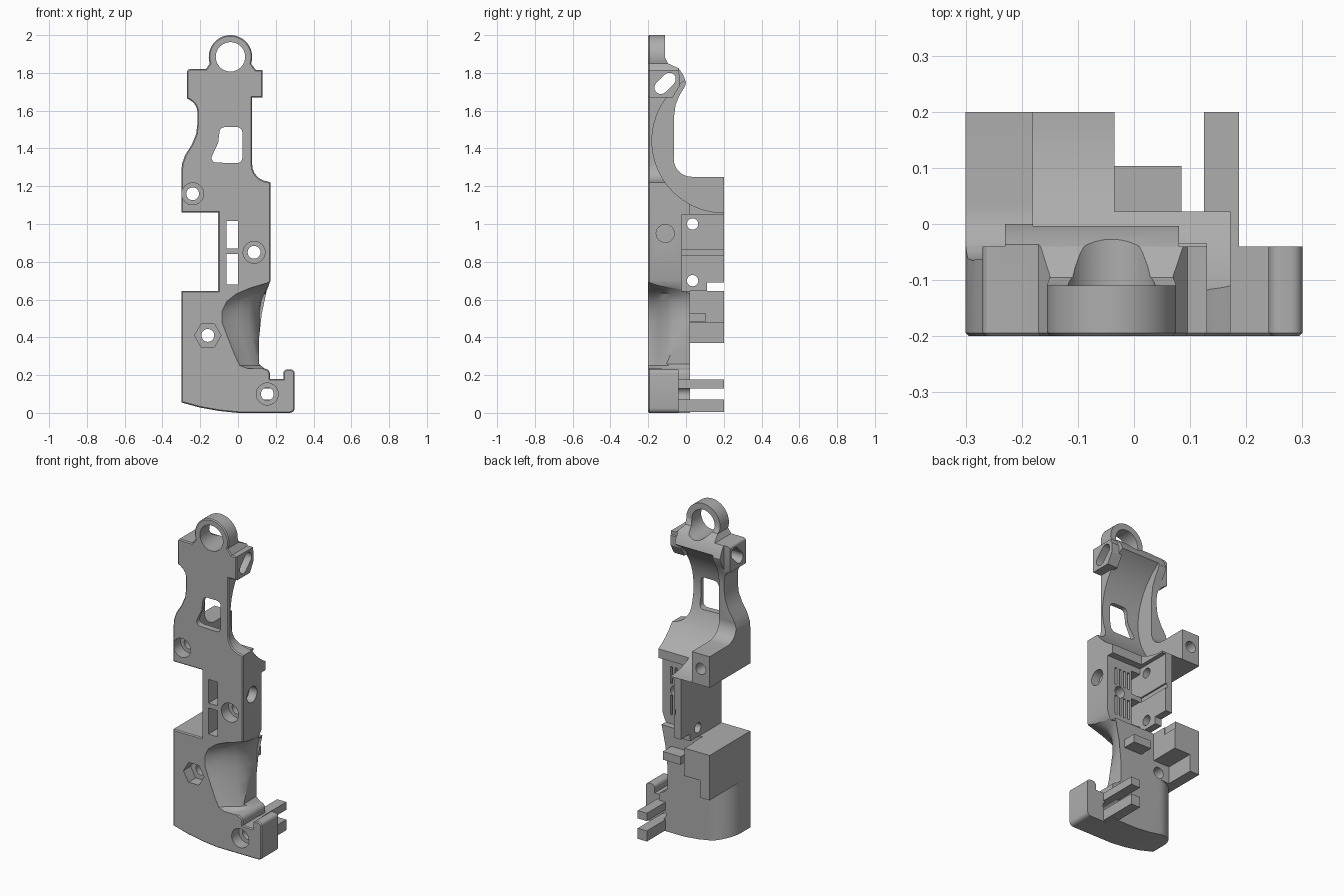
import bpy, bmesh
from math import sin, cos, pi, radians
from mathutils import Vector

cube = bpy.data.objects.get("Cube")
if cube:
    bpy.data.objects.remove(cube, do_unlink=True)

grey = bpy.data.materials.new("plain grey")
grey.use_nodes = True
grey.diffuse_color = (0.42, 0.42, 0.42, 1)
grey.node_tree.nodes["Principled BSDF"].inputs["Base Color"].default_value = (0.42, 0.42, 0.42, 1)


def arc(cx, cy, r, a0, a1, n=12):
    angles = [radians(a0 + (a1 - a0) * i / n) for i in range(n + 1)]
    return [(cx + r * cos(a), cy + r * sin(a)) for a in angles]


def circle(cx, cy, r, n=32):
    return arc(cx, cy, r, 0, 360, n)[:-1]


def loft(name, rings, chamfer=0):
    """Closed solid through equal-length rings of 3D points."""
    bm = bmesh.new()
    rows = [[bm.verts.new(p) for p in ring] for ring in rings]
    first = bm.faces.new(rows[0])
    bm.faces.new(rows[-1])
    n = len(rows[0])
    for a, b in zip(rows, rows[1:]):
        for i in range(n):
            bm.faces.new((a[i], a[(i + 1) % n], b[(i + 1) % n], b[i]))
    bmesh.ops.recalc_face_normals(bm, faces=bm.faces)
    if chamfer:
        bmesh.ops.bevel(bm, geom=list(first.edges), offset=chamfer, segments=1,
                        affect='EDGES', clamp_overlap=True)
    mesh = bpy.data.meshes.new(name)
    bm.to_mesh(mesh)
    bm.free()
    mesh.materials.append(grey)
    ob = bpy.data.objects.new(name, mesh)
    bpy.context.scene.collection.objects.link(ob)
    return ob


def prism(name, pts, axis, lo, hi, chamfer=0):
    place = {'x': lambda p, t: (t, p[0], p[1]),
             'y': lambda p, t: (p[0], t, p[1]),
             'z': lambda p, t: (p[0], p[1], t)}[axis]
    return loft(name, [[place(p, t) for p in pts] for t in (lo, hi)], chamfer)


def box(name, x0, x1, y0, y1, z0, z1):
    return prism(name, [(x0, y0), (x1, y0), (x1, y1), (x0, y1)], 'z', z0, z1)


def combine(target, other, op):
    mod = target.modifiers.new(op, 'BOOLEAN')
    mod.operation, mod.object, mod.solver = op, other, 'EXACT'
    bpy.context.view_layer.objects.active = target
    bpy.ops.object.modifier_apply(modifier=mod.name)
    bpy.data.objects.remove(other, do_unlink=True)


def cut(other):
    combine(body, other, 'DIFFERENCE')


def add(other):
    combine(body, other, 'UNION')


# Main plate outline, counterclockwise from the lower left
outline = [(-0.3, 0.055), (-0.2, 0.028), (-0.1, 0.01), (0, 0)]
outline += arc(0.275, 0.025, 0.025, -90, 0, 4) + arc(0.28, 0.21, 0.02, 0, 90, 4)
outline += arc(0.26, 0.21, 0.02, 90, 180, 4) + [(0.24, 0.18), (0.17, 0.18)]
outline += arc(0.14, 0.205, 0.03, 0, 90, 4) + [(0.11, 0.26), (0.112, 0.4), (0.125, 0.52)]
outline += [(0.15, 0.64), (0.172, 0.7), (0.172, 1.22)]
outline += arc(0.165, 1.315, 0.09, 265, 180, 6)
outline += [(0.075, 1.67), (0.13, 1.67), (0.13, 1.815), (0.095, 1.815)]
outline += arc(-0.04, 1.885, 0.115, -18, 198, 28)
outline += [(-0.17, 1.82)] + arc(-0.255, 1.805, 0.015, 90, 180, 3)
outline += [(-0.27, 1.665)] + arc(-0.29, 1.59, 0.075, 60, 0, 5)
outline += [(-0.215, 1.53), (-0.222, 1.475), (-0.245, 1.42), (-0.28, 1.365), (-0.296, 1.32)]
outline += [(-0.3, 1.28), (-0.3, 1.06), (-0.105, 1.06), (-0.105, 0.645), (-0.3, 0.645)]
body = prism("bracket_body", outline, 'y', -0.2, 0.2, 0.006)

# Back profile of the upper half: ring, bump, waist and block top
back = [(-0.11, 2.1), (-0.11, 1.88), (-0.095, 1.85), (-0.04, 1.825), (-0.015, 1.79), (0, 1.75)]
back += [(-0.005, 1.73), (-0.035, 1.68), (-0.055, 1.63), (-0.063, 1.57), (-0.063, 1.36)]
back += arc(0.03, 1.345, 0.095, 180, 270, 8) + [(0.3, 1.25), (0.3, 2.1)]
cut(prism("back_cutter", back, 'x', -0.5, 0.5))
cut(prism("saddle_cutter", circle(0.2, 1.44, 0.38, 72), 'x', -0.18, 0.5))

# Stepped back of the lower half
for b in [(-0.06, 0.5, -0.02, 0.3, 0.645, 1.05), (-0.035, 0.5, 0.022, 0.3, 0.6, 1.4),
          (-0.5, 0.5, 0.02, 0.3, -0.1, 0.37), (-0.125, 0.5, 0.02, 0.3, 0.3, 0.646),
          (-0.235, 0.5, 0.02, 0.3, 0.3, 0.475), (0.17, 0.5, -0.04, 0.3, -0.1, 0.3),
          (-0.13, 0, 0.11, 0.3, 0.6, 0.69),
          (-0.5, -0.23, -0.04, 0.3, 1.6, 1.9), (0.08, 0.5, -0.04, 0.3, 1.5, 1.9)]:
    cut(box("step_cutter", *b))

# Rounded rear corner at the foot
corner = arc(-0.17, -0.11, 0.13, 180, 90, 10) + [(-0.17, 0.1), (-0.4, 0.1), (-0.4, -0.11)]
cut(prism("corner_cutter", corner, 'z', -0.1, 0.37))

# Curved recess in the lower front
rings = []
for z, x in [(0.235, 0.05), (0.25, 0.01), (0.3, -0.015), (0.4, -0.055), (0.48, -0.085),
             (0.54, -0.085), (0.59, -0.06), (0.63, -0.01), (0.66, 0.06), (0.69, 0.16)]:
    w = 0.2 - x
    section = [(0, -0.3), (0, -0.2), (0.1, -0.175), (0.3, -0.145), (0.5, -0.11)]
    section += [(0.62, -0.075), (0.68, -0.02), (0.7, 0.019), (1.3, 0.019), (1.3, -0.3)]
    depth = min(1, w / 0.2)
    rings.append([(x + u * w, -0.2 + (y + 0.2) * depth if y > -0.2 else y, z) for u, y in section])
cut(loft("recess_cutter", rings))

# Ring eye, window and slots
cut(prism("eye_cutter", circle(-0.04, 1.885, 0.078), 'y', -0.5, 0.5))
window = arc(-0.005, 1.35, 0.028, -90, 0, 4) + arc(-0.005, 1.485, 0.028, 0, 90, 4)
window += arc(-0.07, 1.485, 0.028, 90, 170, 4) + [(-0.105, 1.43)]
window += arc(-0.115, 1.35, 0.025, 160, 260, 5)
cut(prism("window_cutter", window, 'y', -0.5, 0.5))
for z0, z1 in [(0.68, 0.84), (0.87, 1.015)]:
    cut(box("slot_cutter", -0.06, 0, -0.5, 0.5, z0, z1))
    for i in range(4):
        x = 0.015 + i * 0.03
        cut(box("groove_cutter", x, x + 0.014, -0.04, 0.1, z0 + 0.02, z1 - 0.02))

# Screw holes with counterbores, one hexagonal
for x, z, sides in [(-0.24, 1.16, 32), (0.085, 0.85, 32), (0.155, 0.1, 32), (-0.16, 0.41, 6)]:
    r = 0.07 if sides == 6 else 0.058
    cut(prism("counterbore_cutter", circle(x, z, r, sides), 'y', -0.3, -0.13))
    cut(prism("hole_cutter", circle(x, z, 0.034, 24), 'y', -0.5, 0.5))

# Cross holes in the rear plate, blind side hole and plate groove
for z in (0.7, 1.0):
    cut(prism("cross_hole_cutter", circle(0.035, z, 0.03, 24), 'x', -0.2, 0))
cut(prism("side_hole_cutter", circle(-0.11, 0.95, 0.048, 24), 'x', 0.12, 0.3))
cut(box("plate_groove_cutter", -0.07, -0.05, -0.02, 0.3, 0.835, 0.865))

# Side lug with an inclined slot running through the top bar
lug = [(-0.194, 1.67), (-0.07, 1.67), (-0.035, 1.73), (-0.035, 1.79), (-0.06, 1.815), (-0.194, 1.815)]
add(prism("side_lug", lug, 'x', 0.06, 0.13))
slot = arc(-0.133, 1.722, 0.034, 135, 315, 10) + arc(-0.088, 1.767, 0.034, -45, 135, 10)
cut(prism("lug_slot_cutter", slot, 'x', -0.5, 0.5))

# Rear ledge and the pair of prongs
add(box("rear_ledge", -0.035, 0.085, -0.01, 0.103, 0.48, 0.53))
for z0, z1 in [(0.005, 0.07), (0.13, 0.178)]:
    add(box("prong", 0.125, 0.187, -0.08, 0.2, z0, z1))

bpy.ops.object.select_all(action='DESELECT')
body.select_set(True)
bpy.context.view_layer.objects.active = body
bpy.ops.object.shade_smooth_by_angle(angle=radians(28))
